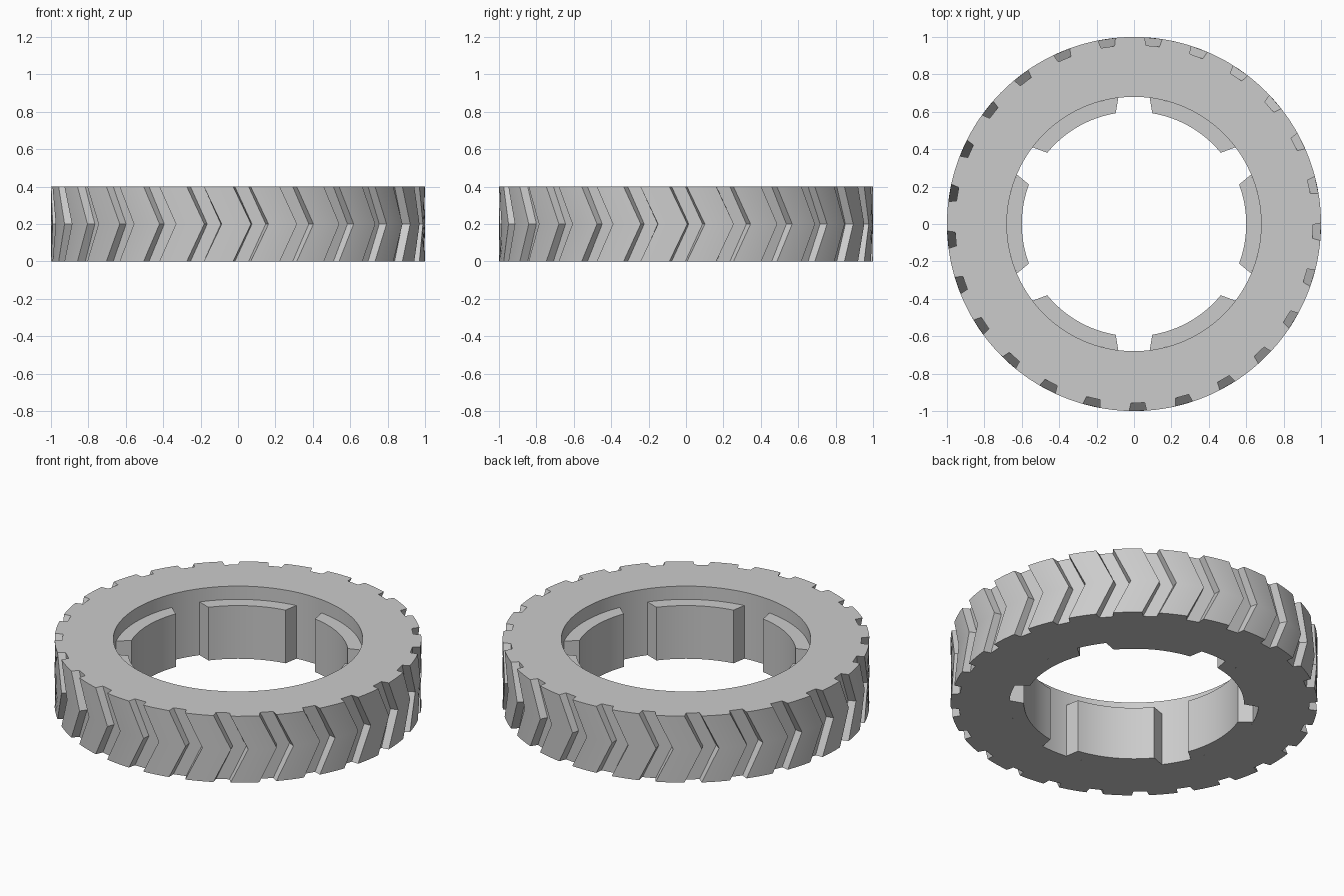
import bpy, bmesh
from math import radians, sin, cos

if "Cube" in bpy.data.objects:
    bpy.data.objects.remove(bpy.data.objects["Cube"])

HEIGHT, LUG_TOP = 0.40, 0.32
R_OUT, R_FLOOR, R_BORE, R_LUG = 1.0, 0.957, 0.68, 0.60
GROOVES, LUGS = 25, 6
PITCH = 360 / GROOVES

rubber = bpy.data.materials.new("grey rubber")
rubber.diffuse_color = (0.6, 0.6, 0.6, 1)
rubber.use_nodes = True
rubber.node_tree.nodes["Principled BSDF"].inputs["Base Color"].default_value = rubber.diffuse_color


def polar(r, deg, z):
    return (r * cos(radians(deg)), r * sin(radians(deg)), z)


def ring(bm, points):
    return [bm.verts.new(p) for p in points]


def skin(bm, a, b):
    """Quads between two closed loops of equal length."""
    n = len(a)
    for i in range(n):
        bm.faces.new((a[i], a[(i + 1) % n], b[(i + 1) % n], b[i]))


def cap(bm, *loops):
    """Fill the flat area between closed loops."""
    edges = [bm.edges.get((l[i - 1], l[i])) for l in loops for i in range(len(l))]
    bmesh.ops.triangle_fill(bm, use_beauty=True, edges=edges)


def finish(bm, name):
    bmesh.ops.recalc_face_normals(bm, faces=bm.faces)
    mesh = bpy.data.meshes.new(name)
    bm.to_mesh(mesh)
    bm.free()
    mesh.materials.append(rubber)
    ob = bpy.data.objects.new(name, mesh)
    bpy.context.collection.objects.link(ob)
    bpy.ops.object.select_all(action='DESELECT')
    ob.select_set(True)
    bpy.context.view_layer.objects.active = ob
    bpy.ops.object.shade_smooth_by_angle(angle=radians(25))
    return ob


def tread_points(z, shift):
    """Outer outline: grooves with tapered walls, arcs between them."""
    pts, half_top, half_floor, steps = [], 2.7, 2.2, 6
    for k in range(GROOVES):
        c = -2.4 + PITCH * k + shift
        pts.append(polar(R_FLOOR, c - half_floor, z))
        pts.append(polar(R_FLOOR, c + half_floor, z))
        land = PITCH - 2 * half_top
        pts += [polar(R_OUT, c + half_top + land * i / steps, z) for i in range(steps + 1)]
    return pts


# Tyre ring: chevron tread outside, plain bore inside
bm = bmesh.new()
low = ring(bm, tread_points(0, 0))
mid = ring(bm, tread_points(HEIGHT / 2, 5.5))
top = ring(bm, tread_points(HEIGHT, 0))
skin(bm, low, mid)
skin(bm, mid, top)
bore_low, bore_top = (ring(bm, [polar(R_BORE, 3 * i, z) for i in range(120)])
                      for z in (0, HEIGHT))
skin(bm, bore_low, bore_top)
cap(bm, low, bore_low)
cap(bm, top, bore_top)
finish(bm, "tyre_ring")

# Inner lugs, flush with the underside and open against the bore
for k in range(LUGS):
    bm = bmesh.new()
    n, rows = 16, []
    for r, half, z in ((R_BORE, 22.9, 0), (R_LUG, 20.6, 0),
                       (R_LUG, 20.6, LUG_TOP), (R_BORE, 22.9, LUG_TOP)):
        rows.append(ring(bm, [polar(r, 60 * k - half + 2 * half * i / n, z)
                              for i in range(n + 1)]))
    for a, b in zip(rows, rows[1:]):
        for i in range(n):
            bm.faces.new((a[i], a[i + 1], b[i + 1], b[i]))
    for end in (0, n):
        bm.faces.new([row[end] for row in rows])
    # open shell: orient every face away from the lug's middle
    ob = finish(bm, f"inner_lug_{k + 1}")
